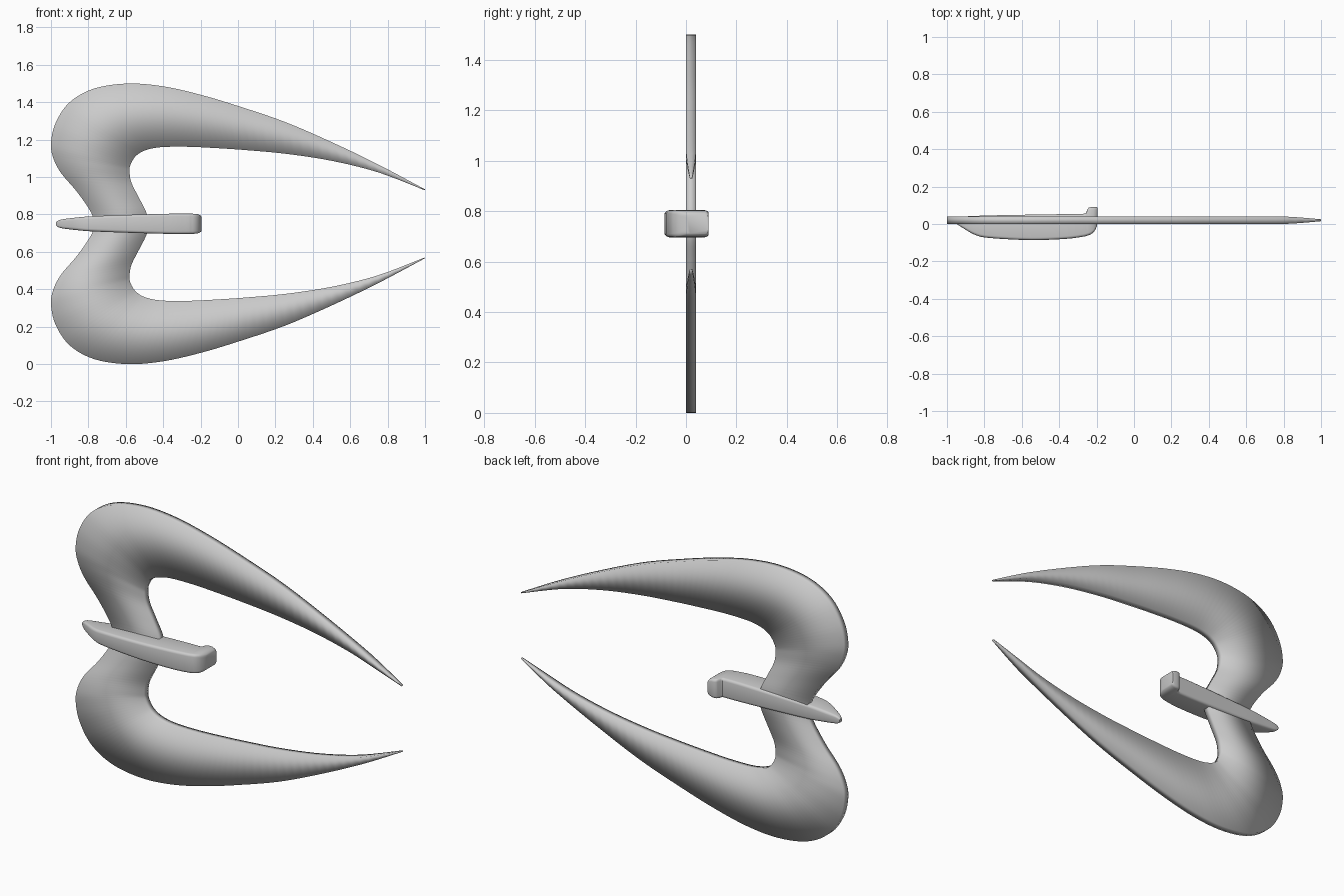
import bpy, bmesh, math
from mathutils import Vector

if "Cube" in bpy.data.objects:
    bpy.data.objects.remove(bpy.data.objects["Cube"])


def loft(name, rings):
    """Skin a list of equal-length closed rings and cap both ends."""
    bm = bmesh.new()
    rows = [[bm.verts.new(p) for p in ring] for ring in rings]
    n = len(rows[0])
    for a, b in zip(rows, rows[1:]):
        for i in range(n):
            j = (i + 1) % n
            bm.faces.new((a[i], a[j], b[j], b[i]))
    bm.faces.new(rows[0])
    bm.faces.new(rows[-1])
    bmesh.ops.recalc_face_normals(bm, faces=bm.faces[:])
    mesh = bpy.data.meshes.new(name)
    bm.to_mesh(mesh)
    bm.free()
    obj = bpy.data.objects.new(name, mesh)
    bpy.context.collection.objects.link(obj)
    for p in mesh.polygons:
        p.use_smooth = True
    return obj


def spline(pts, steps):
    """Catmull-Rom samples through points of any dimension."""
    pts = [Vector(p) for p in pts]
    out = []
    for i in range(len(pts) - 1):
        p0, p1, p2 = pts[max(i - 1, 0)], pts[i], pts[i + 1]
        p3 = pts[min(i + 2, len(pts) - 1)]
        for s in range(steps):
            t = s / steps
            out.append(0.5 * (2 * p1 + (p2 - p0) * t
                              + (2 * p0 - 5 * p1 + 4 * p2 - p3) * t * t
                              + (3 * p1 - p0 - 3 * p2 + p3) * t ** 3))
    return out + [pts[-1]]


# Twin blade: paired outer/inner outline points (x, z, x, z), waist to upper tip
MID = 0.75
half = [
    (-.77, .75, -.48, .75), (-.785, .81, -.49, .81), (-.86, .92, -.53, .89),
    (-.945, 1.02, -.57, .97), (-.987, 1.10, -.58, 1.03), (-1, 1.18, -.577, 1.06),
    (-.975, 1.29, -.56, 1.095), (-.90, 1.40, -.535, 1.122),
    (-.77, 1.473, -.49, 1.145), (-.59, 1.5, -.41, 1.16), (-.40, 1.485, -.27, 1.162),
    (-.20, 1.44, -.12, 1.155), (0, 1.38, .03, 1.145), (.25, 1.295, .25, 1.125),
    (.50, 1.187, .50, 1.087), (.75, 1.067, .75, 1.025), (1, .934, .997, .930),
]
lower = [(a, 2 * MID - b, c, 2 * MID - d) for a, b, c, d in half[:0:-1]]
rings = []
for a, b, c, d in spline(lower + half, 5):
    t = 0.02 - 0.015 * max(0, (a - 0.8) / 0.2) ** 1.3   # thins at the tips
    rings.append([(a, .02 - t, b), (c, .02 - t, d), (c, .02 + t, d), (a, .02 + t, b)])
loft("twin_blade", rings)


# Grip: stations (x, front y, back y, half height), with a hooked end
def grip_ring(x, y0, y1, h):
    r = min(0.014, 0.45 * (y1 - y0), 0.45 * h)
    pts = []
    for k, (cy, cz) in enumerate([(y1 - r, h - r), (y0 + r, h - r),
                                  (y0 + r, r - h), (y1 - r, r - h)]):
        for s in range(4):
            ang = math.pi / 2 * (k + s / 3)
            pts.append((x, cy + r * math.cos(ang), MID + cz + r * math.sin(ang)))
    return pts


body = spline([
    (-.972, .018, .036, .010), (-.955, .005, .038, .020), (-.92, -.018, .040, .027),
    (-.85, -.058, .043, .035), (-.77, -.075, .046, .041), (-.55, -.086, .050, .049),
    (-.36, -.079, .053, .054), (-.262, -.066, .055, .054),
], 4)
hook = [
    (-.255, -.064, .062, .054), (-.25, -.062, .078, .054), (-.242, -.060, .087, .054),
    (-.23, -.055, .090, .053), (-.217, -.045, .090, .052), (-.206, -.030, .090, .048),
    (-.199, -.012, .090, .043), (-.195, .004, .089, .038),
]
grip = loft("grip", [grip_ring(*s) for s in [tuple(v) for v in body] + hook])

bpy.ops.object.select_all(action='DESELECT')
grip.select_set(True)
bpy.context.view_layer.objects.active = grip
bpy.ops.object.shade_smooth_by_angle(angle=math.radians(40))
